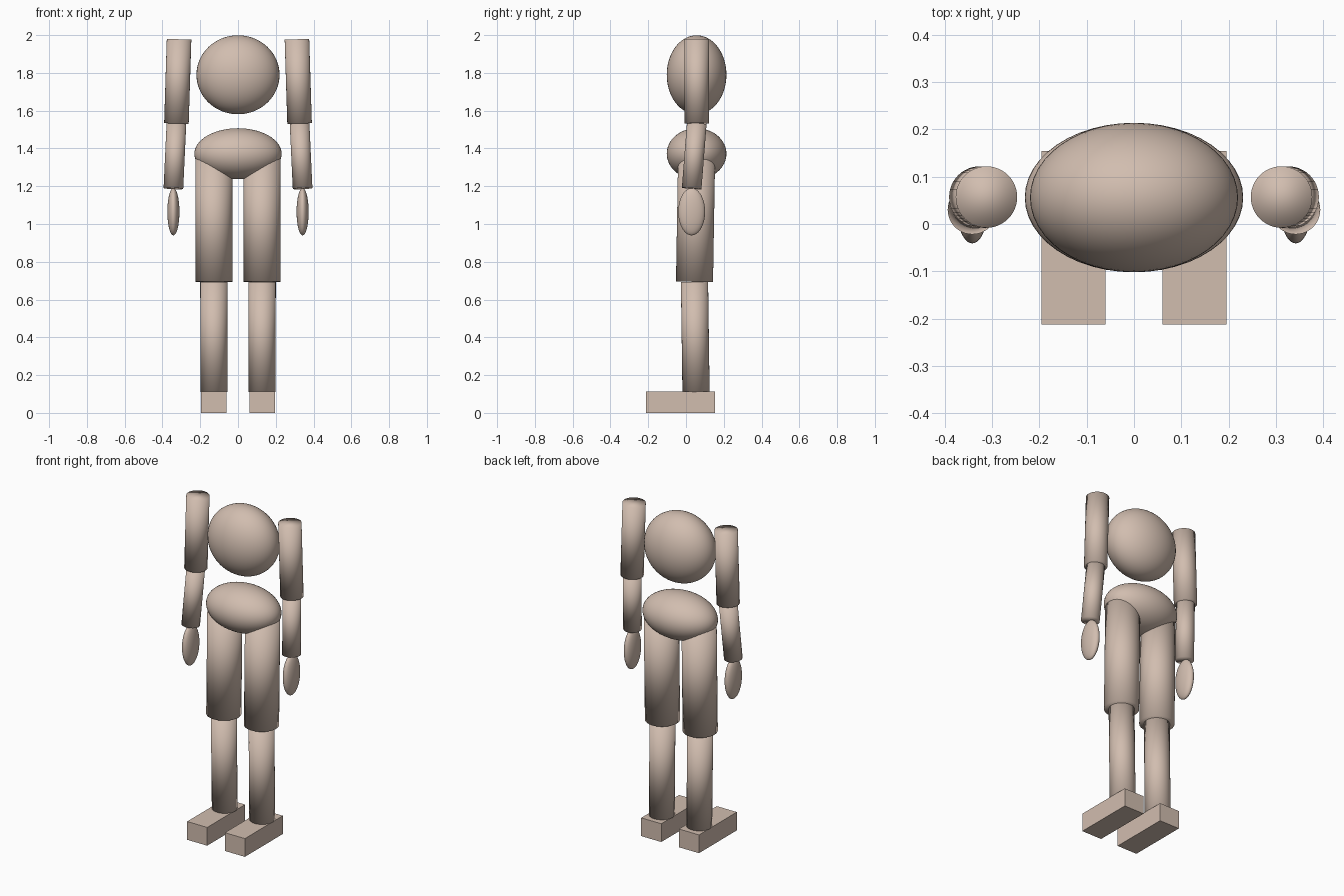
import bpy
from mathutils import Vector

cube = bpy.data.objects.get("Cube")
if cube:
    bpy.data.objects.remove(cube, do_unlink=True)

# Single skin colour
COLOUR = (0.64, 0.51, 0.43, 1.0)
skin = bpy.data.materials.new("warm_beige")
skin.use_nodes = True
skin.diffuse_color = COLOUR
skin.node_tree.nodes["Principled BSDF"].inputs["Base Color"].default_value = COLOUR


def finish(name, smooth=True):
    obj = bpy.context.object
    obj.name = name
    obj.data.materials.append(skin)
    bpy.ops.object.transform_apply(location=False, rotation=True, scale=True)
    if smooth:
        bpy.ops.object.shade_smooth()
    return obj


def ellipsoid(name, centre, radii):
    bpy.ops.mesh.primitive_uv_sphere_add(segments=48, ring_count=32, radius=1, location=centre)
    bpy.context.object.scale = radii
    return finish(name)


def limb(name, top, bottom, radius):
    """Cylinder between two joints."""
    top, bottom = Vector(top), Vector(bottom)
    axis = top - bottom
    bpy.ops.mesh.primitive_cylinder_add(vertices=48, radius=radius, depth=axis.length,
                                        location=(top + bottom) / 2)
    bpy.context.object.rotation_euler = axis.to_track_quat('Z', 'Y').to_euler()
    return finish(name)


def block(name, low, high):
    low, high = Vector(low), Vector(high)
    bpy.ops.mesh.primitive_cube_add(size=1, location=(low + high) / 2)
    bpy.context.object.scale = high - low
    return finish(name, smooth=False)


# Torso
ellipsoid("chest", (0, 0.056, 1.79), (0.22, 0.158, 0.209))
ellipsoid("pelvis", (0, 0.056, 1.372), (0.231, 0.158, 0.135))

# Arms and legs, mirrored across x
for side, s in (("left", 1), ("right", -1)):
    shoulder = (s * 0.312, 0.057, 1.978)
    elbow = (s * 0.326, 0.057, 1.532)
    wrist = (s * 0.342, 0.03, 1.188)
    limb(side + "_upper_arm", shoulder, elbow, 0.065)
    limb(side + "_forearm", elbow, wrist, 0.052)
    ellipsoid(side + "_hand", (s * 0.342, 0.03, 1.065), (0.032, 0.071, 0.125))

    hip = (s * 0.128, 0.056, 1.345)
    knee = (s * 0.128, 0.045, 0.694)
    ankle = (s * 0.127, 0.053, 0.112)
    limb(side + "_thigh", hip, knee, 0.098)
    limb(side + "_shin", knee, ankle, 0.072)
    inner, outer = sorted((s * 0.06, s * 0.196))
    block(side + "_foot", (inner, -0.213, 0), (outer, 0.154, 0.112))
